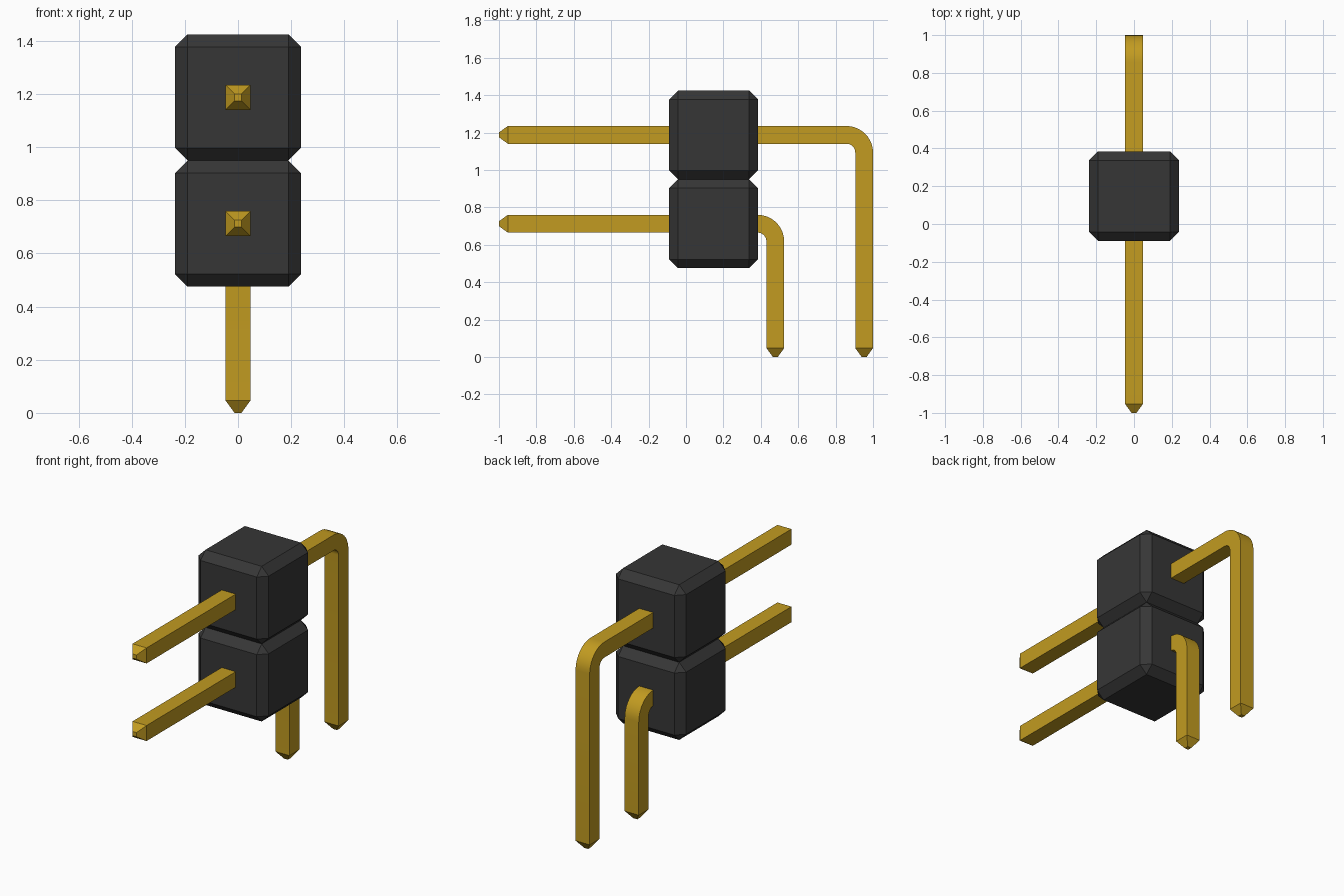
import bpy
import bmesh
import math

cube = bpy.data.objects.get("Cube")
if cube:
    bpy.data.objects.remove(cube, do_unlink=True)


def make_material(name, rgb, metallic=0.0):
    mat = bpy.data.materials.new(name)
    mat.use_nodes = True
    mat.diffuse_color = (*rgb, 1)
    bsdf = next(n for n in mat.node_tree.nodes if n.type == 'BSDF_PRINCIPLED')
    bsdf.inputs["Base Color"].default_value = (*rgb, 1)
    return mat


black = make_material("black plastic", (0.037, 0.037, 0.037))
gold = make_material("gold metal", (0.54, 0.33, 0.015))

PITCH = 0.475        # block size and pin spacing
HALF = 0.0475        # half the pin width
TIP = 0.013          # half the width of the pin tip
BLOCK_Y = 0.1475     # block centre, front to back
BEND = 0.095         # bend radius on the pin's centre line
BEND_STEPS = 10


def add_object(name, bm, mat):
    bmesh.ops.recalc_face_normals(bm, faces=bm.faces)
    mesh = bpy.data.meshes.new(name)
    bm.to_mesh(mesh)
    bm.free()
    mesh.materials.append(mat)
    obj = bpy.data.objects.new(name, mesh)
    bpy.context.collection.objects.link(obj)
    return obj


def add_block(name, z):
    """Cube with every edge chamfered."""
    bm = bmesh.new()
    bmesh.ops.create_cube(bm, size=PITCH)
    bmesh.ops.bevel(bm, geom=bm.edges[:], offset=0.0475, segments=1,
                    affect='EDGES', profile=0.5)
    bmesh.ops.translate(bm, verts=bm.verts, vec=(0, BLOCK_Y, z))
    return add_object(name, bm, black)


def add_pin(name, z, y):
    """Square bar running back at height z, then bent down at depth y."""
    # Stations: y, z, angle turned from backward to downward, half width
    stations = [(-1, z, 0, TIP), (-1 + HALF, z, 0, HALF)]
    for i in range(BEND_STEPS + 1):
        a = math.pi / 2 * i / BEND_STEPS
        stations.append((y - BEND + BEND * math.sin(a),
                         z - BEND + BEND * math.cos(a), a, HALF))
    stations += [(y, HALF, math.pi / 2, HALF), (y, 0, math.pi / 2, TIP)]

    bm = bmesh.new()
    rings = []
    for py, pz, a, h in stations:
        ny, nz = math.sin(a), math.cos(a)
        rings.append([bm.verts.new((sx * h, py + s * h * ny, pz + s * h * nz))
                      for sx, s in ((-1, -1), (1, -1), (1, 1), (-1, 1))])
    for r0, r1 in zip(rings, rings[1:]):
        for k in range(4):
            j = (k + 1) % 4
            bm.faces.new((r0[k], r0[j], r1[j], r1[k]))
    bm.faces.new(rings[0])
    bm.faces.new(rings[-1])
    obj = add_object(name, bm, gold)

    # Smooth the bend, keep the bar edges and tips sharp
    bpy.ops.object.select_all(action='DESELECT')
    obj.select_set(True)
    bpy.context.view_layer.objects.active = obj
    bpy.ops.object.shade_smooth_by_angle(angle=math.radians(25))
    return obj


# One housing block and one right-angle pin per row
for row, label in enumerate(("lower", "upper")):
    height = PITCH * (row + 1.5)
    add_block(label + "_housing_block", height)
    add_pin(label + "_pin", height, PITCH * (row + 1) + 0.0025)
